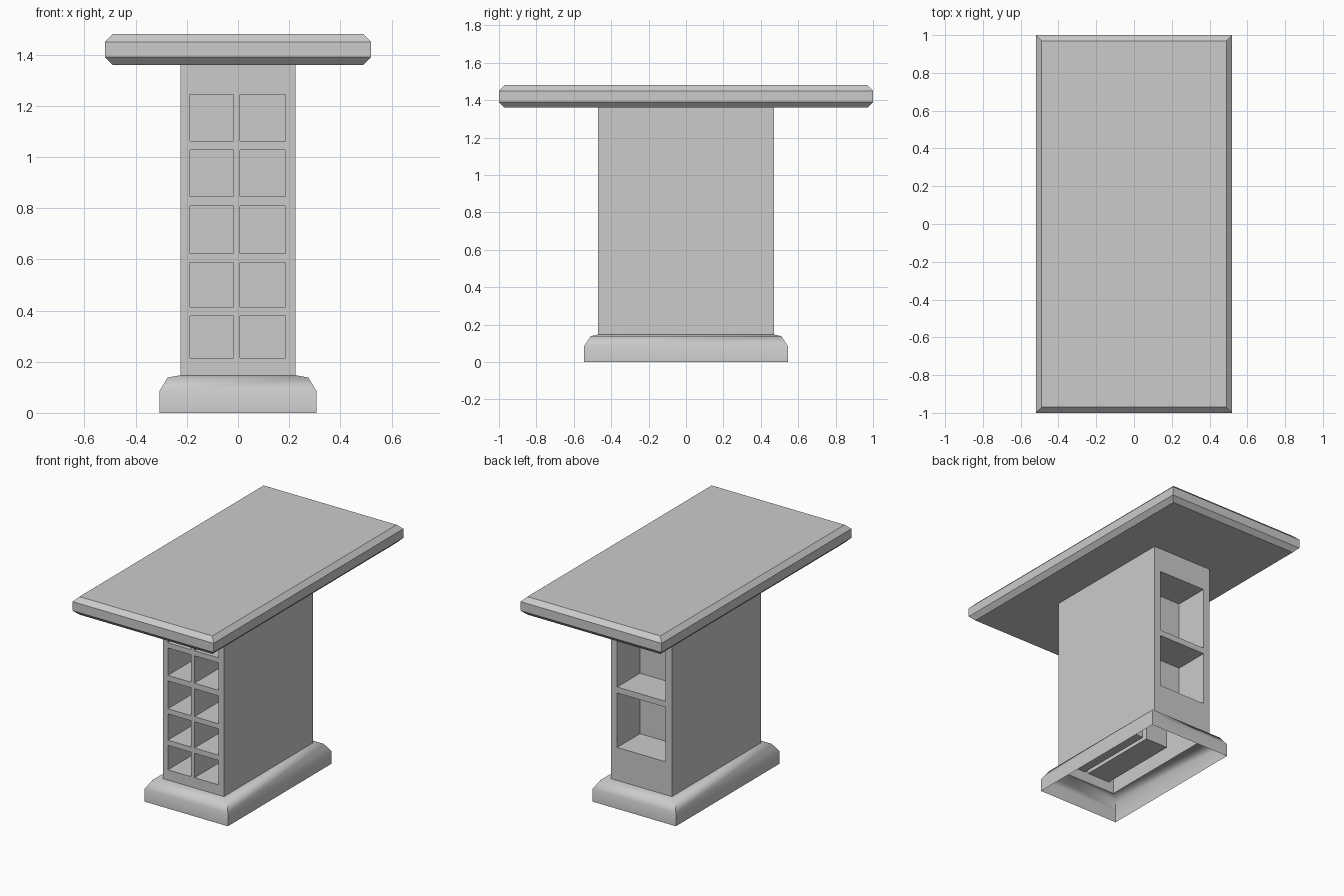
import bpy, bmesh
from math import radians

if "Cube" in bpy.data.objects:
    bpy.data.objects.remove(bpy.data.objects["Cube"])


def finish(name, bm):
    bmesh.ops.remove_doubles(bm, verts=bm.verts, dist=0.0005)
    bmesh.ops.recalc_face_normals(bm, faces=bm.faces)
    mesh = bpy.data.meshes.new(name)
    bm.to_mesh(mesh)
    bm.free()
    ob = bpy.data.objects.new(name, mesh)
    bpy.context.collection.objects.link(ob)
    return ob


def quad(bm, *pts):
    bm.faces.new([bm.verts.new(p) for p in pts])


def loft(name, levels, capped):
    """Stack of rectangular rings: (half x, half y, z)."""
    bm = bmesh.new()
    rings = [[bm.verts.new((sx * hx, sy * hy, z))
              for sx, sy in ((-1, -1), (1, -1), (1, 1), (-1, 1))]
             for hx, hy, z in levels]
    for a, b in zip(rings, rings[1:]):
        for i in range(4):
            j = (i + 1) % 4
            bm.faces.new((a[i], a[j], b[j], b[i]))
    if capped:
        bm.faces.new(rings[0][::-1])
        bm.faces.new(rings[-1])
    return finish(name, bm)


def niche_panel(bm, y, depth, xs, zs):
    """End panel; every odd cell of the grid is pushed in as an open niche."""
    for i in range(len(xs) - 1):
        for k in range(len(zs) - 1):
            x0, x1, z0, z1 = xs[i], xs[i + 1], zs[k], zs[k + 1]
            rim = [(x0, z0), (x1, z0), (x1, z1), (x0, z1)]
            if i % 2 == 0 or k % 2 == 0:
                quad(bm, *[(x, y, z) for x, z in rim])
                continue
            yb = y + depth
            quad(bm, *[(x, yb, z) for x, z in rim])
            for (xa, za), (xb, zb) in zip(rim, rim[1:] + rim[:1]):
                quad(bm, (xa, y, za), (xb, y, zb), (xb, yb, zb), (xa, yb, za))


# Chamfered table top
loft("table_top", [(0.49, 0.97, 1.36), (0.52, 1.0, 1.39),
                   (0.52, 1.0, 1.45), (0.49, 0.97, 1.48)], True)

# Hollow plinth moulding, open underneath
base = loft("base", [(0.307, 0.545, 0), (0.307, 0.545, 0.085),
                     (0.275, 0.51, 0.138), (0.225, 0.47, 0.147)], False)
bpy.context.view_layer.objects.active = base
base.select_set(True)
bpy.ops.object.shade_smooth_by_angle(angle=radians(50))

# Hollow column: bottle niches in front, two shelves behind
W, D, Z0, Z1 = 0.225, 0.47, 0.147, 1.36
bm = bmesh.new()
niche_panel(bm, -D, 0.57, [-W, -0.188, -0.018, 0.008, 0.186, W],
            [Z0, 0.215, 0.378, 0.413, 0.588, 0.622, 0.808,
             0.845, 1.028, 1.062, 1.243, Z1])
niche_panel(bm, D, -0.24, [-W, -0.178, 0.178, W],
            [Z0, 0.367, 0.73, 0.77, 1.196, Z1])
for x in (-W, W):
    quad(bm, (x, -D, Z0), (x, D, Z0), (x, D, Z1), (x, -D, Z1))
finish("column", bm)
